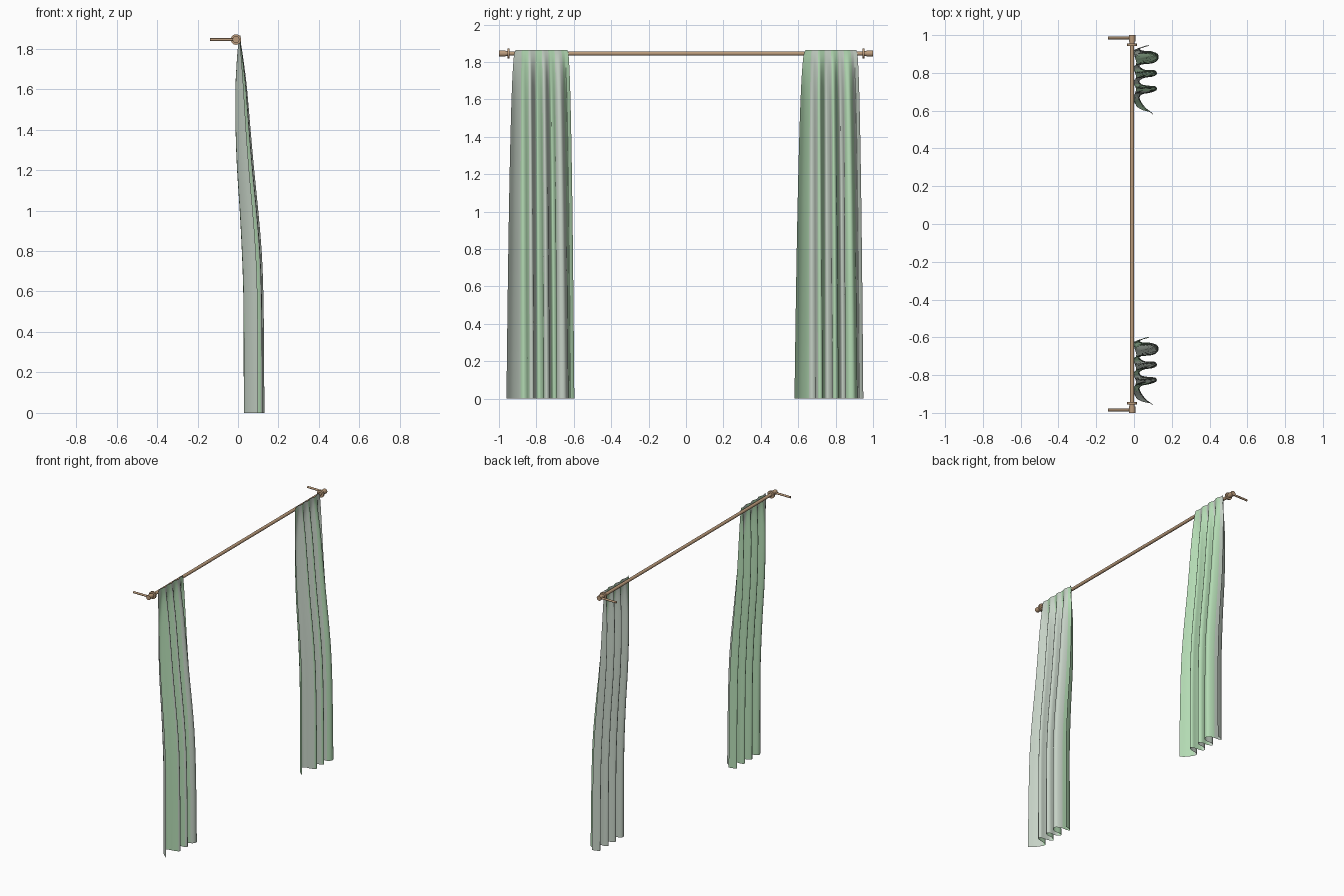
import bpy, bmesh, math
from mathutils import Vector

if "Cube" in bpy.data.objects:
    bpy.data.objects.remove(bpy.data.objects["Cube"])


def material(name, rgb):
    m = bpy.data.materials.new(name)
    m.diffuse_color = (*rgb, 1)
    m.use_nodes = True
    m.node_tree.nodes["Principled BSDF"].inputs["Base Color"].default_value = m.diffuse_color
    return m


WOOD = material("tan wood", (0.50, 0.33, 0.20))
GREEN = material("sage green", (0.45, 0.70, 0.45))
GREY = material("pale grey green", (0.56, 0.64, 0.56))
ROD_X, ROD_Z = -0.01, 1.845


def smooth(ob, angle=40):
    bpy.ops.object.select_all(action='DESELECT')
    ob.select_set(True)
    bpy.context.view_layer.objects.active = ob
    bpy.ops.object.shade_smooth_by_angle(angle=math.radians(angle))


def cylinder(name, a, b, r, sides=20):
    a, b = Vector(a), Vector(b)
    d = b - a
    bpy.ops.mesh.primitive_cylinder_add(vertices=sides, radius=r, depth=d.length, location=(a + b) / 2,
                                        rotation=d.to_track_quat('Z', 'Y').to_euler())
    ob = bpy.context.object
    ob.name = name
    ob.data.materials.append(WOOD)
    smooth(ob)
    return ob


# rod, collars, end caps and wall brackets
cylinder("rod", (ROD_X, -0.97, ROD_Z), (ROD_X, 0.97, ROD_Z), 0.011)
for s, side in ((-1, "left"), (1, "right")):
    cylinder("collar_" + side, (ROD_X, s * 0.943, ROD_Z), (ROD_X, s * 0.955, ROD_Z), 0.026)
    cylinder("end_neck_" + side, (ROD_X, s * 0.955, ROD_Z), (ROD_X, s * 0.97, ROD_Z), 0.013)
    cylinder("end_cap_" + side, (ROD_X, s * 0.965, ROD_Z), (ROD_X, s * 1.0, ROD_Z), 0.017)
    cylinder("bracket_arm_" + side, (ROD_X, s * 0.985, ROD_Z), (-0.138, s * 0.985, ROD_Z), 0.007, 12)

# plan of the hem folds: depth x, offset along the rod
HEM = [(.10, 0), (.06, .035), (.03, .085), (.045, .108), (.085, .115), (.118, .128), (.115, .148),
       (.08, .152), (.04, .16), (.03, .18), (.06, .198), (.105, .203), (.122, .218), (.105, .235),
       (.06, .236), (.03, .255), (.05, .272), (.10, .272), (.128, .292), (.125, .32), (.09, .335),
       (.045, .338), (.03, .348), (.05, .36), (.08, .368)]
# height, back limit and front limit of the cloth
ENVELOPE = [(0, .025, .13), (.3, .024, .129), (.6, .022, .125), (.8, .015, .117), (1.0, .005, .10),
            (1.2, -.008, .08), (1.4, -.015, .062), (1.6, -.015, .045), (1.7, -.010, .033),
            (1.78, -.004, .022), (1.83, .001, .014), (1.865, .001, .012)]
TOP = 1.865


def spline(pts, n):
    p = [Vector(q) for q in pts]
    p = [2 * p[0] - p[1]] + p + [2 * p[-1] - p[-2]]
    out = []
    for i in range(1, len(p) - 2):
        a, b, c, d = p[i - 1:i + 3]
        for k in range(n):
            t = k / n
            out.append(.5 * (2 * b + (c - a) * t + (2 * a - 5 * b + 4 * c - d) * t * t
                             + (3 * b - a - 3 * c + d) * t ** 3))
    return out + [p[-2]]


def curtain(name, hem_y, top_y, mats):
    path = spline(HEM, 5)
    arc = [0]
    for a, b in zip(path, path[1:]):
        arc.append(arc[-1] + (b - a).length)
    arc = [v / arc[-1] for v in arc]
    bm = bmesh.new()
    rows = []
    for z, lo, hi in spline(ENVELOPE, 2):
        spread = max(0, (TOP - z) / TOP) ** 0.4
        y0 = top_y[0] + (hem_y[0] - top_y[0]) * spread
        y1 = top_y[1] + (hem_y[1] - top_y[1]) * spread
        row = []
        for p, s in zip(path, arc):
            u = min(1, max(0, (p.x - .025) / .105))
            f = p.y / .368 * spread + s * (1 - spread)
            row.append(bm.verts.new((lo + (hi - lo) * u, y0 + (y1 - y0) * f, z)))
        rows.append(row)
    # cloth faces, coloured in vertical stripes across the width
    for a, b in zip(rows, rows[1:]):
        for i in range(len(path) - 1):
            f = bm.faces.new((a[i], a[i + 1], b[i + 1], b[i]))
            f.material_index = int((arc[i] + arc[i + 1]) / 2 * 8) % 2
    me = bpy.data.meshes.new(name)
    bm.to_mesh(me)
    bm.free()
    for m in mats:
        me.materials.append(m)
    ob = bpy.data.objects.new(name, me)
    bpy.context.collection.objects.link(ob)
    smooth(ob, 80)


curtain("curtain_left", (-0.96, -0.597), (-0.91, -0.635), (GREY, GREEN))
curtain("curtain_right", (0.58, 0.948), (0.64, 0.91), (GREEN, GREY))
